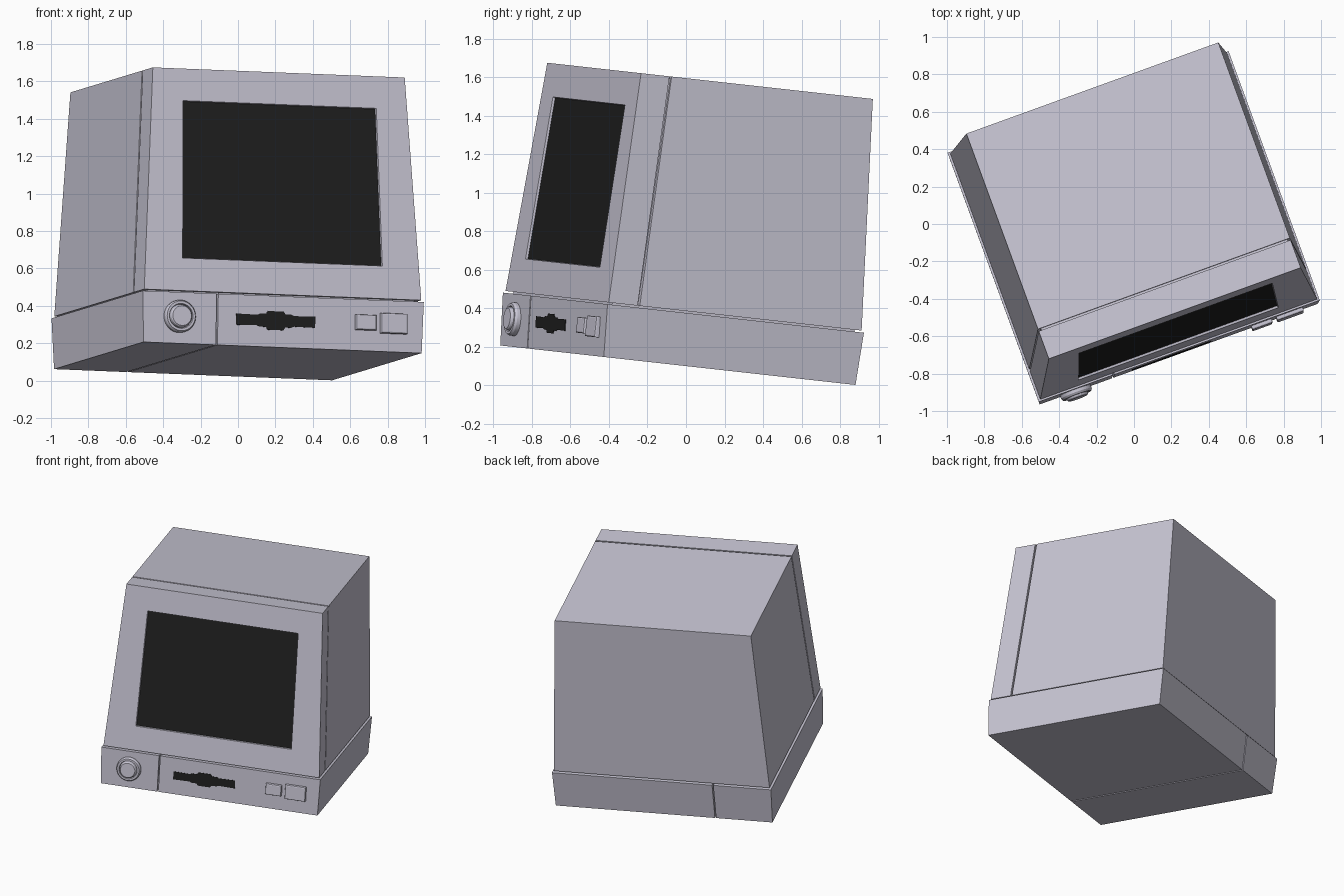
import bpy, bmesh, math
from mathutils import Matrix

if "Cube" in bpy.data.objects:
    bpy.data.objects.remove(bpy.data.objects["Cube"])

# The whole machine is turned 20 degrees and tipped backwards slightly
TILT = Matrix.Rotation(math.radians(-6.34), 4, 'X') @ Matrix.Rotation(math.radians(20), 4, 'Z')


def material(name, rgb):
    m = bpy.data.materials.new(name)
    m.diffuse_color = (*rgb, 1)
    m.use_nodes = True
    m.node_tree.nodes["Principled BSDF"].inputs["Base Color"].default_value = m.diffuse_color
    return m


GREY = material("lavender_grey", (0.58, 0.565, 0.66))
DARK = material("screen_black", (0.014, 0.014, 0.014))


def finish(bm, name, mats):
    bmesh.ops.recalc_face_normals(bm, faces=bm.faces)
    me = bpy.data.meshes.new(name)
    bm.to_mesh(me)
    bm.free()
    ob = bpy.data.objects.new(name, me)
    bpy.context.collection.objects.link(ob)
    for m in mats:
        me.materials.append(m)
    ob.matrix_world = TILT
    return ob


def frustum_mesh(low, high, z0, z1):
    """Box whose bottom and top are the rectangles (x0, x1, y0, y1)."""
    bm = bmesh.new()
    rings = []
    for (x0, x1, y0, y1), z in ((low, z0), (high, z1)):
        rings.append([bm.verts.new((x, y, z)) for x, y in ((x0, y0), (x1, y0), (x1, y1), (x0, y1))])
    a, b = rings
    bm.faces.new(a[::-1])
    bm.faces.new(b)
    for i in range(4):
        j = (i + 1) % 4
        bm.faces.new((a[i], a[j], b[j], b[i]))
    bmesh.ops.recalc_face_normals(bm, faces=bm.faces)
    return bm


def frustum(name, low, high, z0, z1):
    return finish(frustum_mesh(low, high, z0, z1), name, [GREY])


# Base: two blocks with a seam running right round, over an inner core
frustum("base_left", (-0.81, -0.399, -0.75, 0.65), (-0.82, -0.399, -0.764, 0.662), 0.099, 0.373)
frustum("base_right", (-0.39, 0.772, -0.75, 0.65), (-0.39, 0.779, -0.764, 0.662), 0.099, 0.373)
frustum("inner_core", (-0.79, 0.75, -0.735, 0.635), (-0.72, 0.682, -0.67, 0.58), 0.108, 1.574)

# Rear housing
frustum("rear_housing", (-0.808, 0.768, -0.582, 0.652), (-0.736, 0.697, -0.521, 0.598), 0.383, 1.585)

# Front bezel with a shallow recessed screen
bm = frustum_mesh((-0.808, 0.768, -0.755, -0.594), (-0.736, 0.697, -0.691, -0.533), 0.383, 1.585)
front = min(bm.faces, key=lambda f: f.normal.y)
bmesh.ops.inset_region(bm, faces=[front], thickness=0.1)
for v in front.verts:
    upper = v.co.z > 1
    half = 0.55 if upper else 0.568
    v.co.x = -0.018 + math.copysign(half, v.co.x)
    v.co.z = 1.412 if upper else 0.56
    v.co.y = -0.755 + (v.co.z - 0.383) * 0.064 / 1.202
bmesh.ops.inset_region(bm, faces=[front], thickness=0.004, depth=-0.012)
front.material_index = 1
finish(bm, "front_bezel", [GREY, DARK])


def face_y(z):
    """Front surface of the base at height z."""
    return -0.75 - 0.014 * (z - 0.099) / 0.274


# Round dial, lathed from a stepped profile (radius, protrusion)
bm = bmesh.new()
profile = [(0.087, -0.02), (0.087, 0.02), (0.08, 0.032), (0.067, 0.032),
           (0.063, 0.022), (0.059, 0.04), (0.053, 0.046)]
N = 40
rings = [[bm.verts.new((-0.61 + r * math.cos(2 * math.pi * i / N), face_y(0.243) - d,
                        0.243 + r * math.sin(2 * math.pi * i / N))) for i in range(N)]
         for r, d in profile]
for a, b in zip(rings, rings[1:]):
    for i in range(N):
        j = (i + 1) % N
        bm.faces.new((a[i], a[j], b[j], b[i]))
bm.faces.new(rings[-1])
bm.faces.new(rings[0])
dial = finish(bm, "round_dial", [GREY])
bpy.context.view_layer.objects.active = dial
dial.select_set(True)
bpy.ops.object.shade_smooth_by_angle(angle=math.radians(25))

# Disk slot: thin dark plate with a finger notch, mirrored from one quarter outline
quarter = [(0.225, 0.03), (0.105, 0.028), (0.09, 0.035), (0.055, 0.035), (0.045, 0.05)]
outline = quarter + [(-x, z) for x, z in quarter[::-1]]
outline += [(x, -z) for x, z in outline[::-1]]
bm = bmesh.new()
verts = [bm.verts.new((-0.062 + x, face_y(0.241 + z) - 0.003, 0.241 + z)) for x, z in outline]
plate = bm.faces.new(verts)
ext = bmesh.ops.extrude_face_region(bm, geom=[plate])
for v in ext["geom"]:
    if isinstance(v, bmesh.types.BMVert):
        v.co.y += 0.006
finish(bm, "disk_slot", [DARK])

# Two push buttons
for name, x0, x1, half in (("small_button", 0.39, 0.505, 0.041), ("large_button", 0.532, 0.682, 0.054)):
    bm = frustum_mesh((x0, x1, -0.782, -0.74), (x0, x1, -0.782, -0.74), 0.25 - half, 0.25 + half)
    edges = [e for e in bm.edges if all(v.co.y < -0.77 for v in e.verts)]
    bmesh.ops.bevel(bm, geom=edges, offset=0.008, segments=2, profile=0.5, affect='EDGES')
    finish(bm, name, [GREY])
